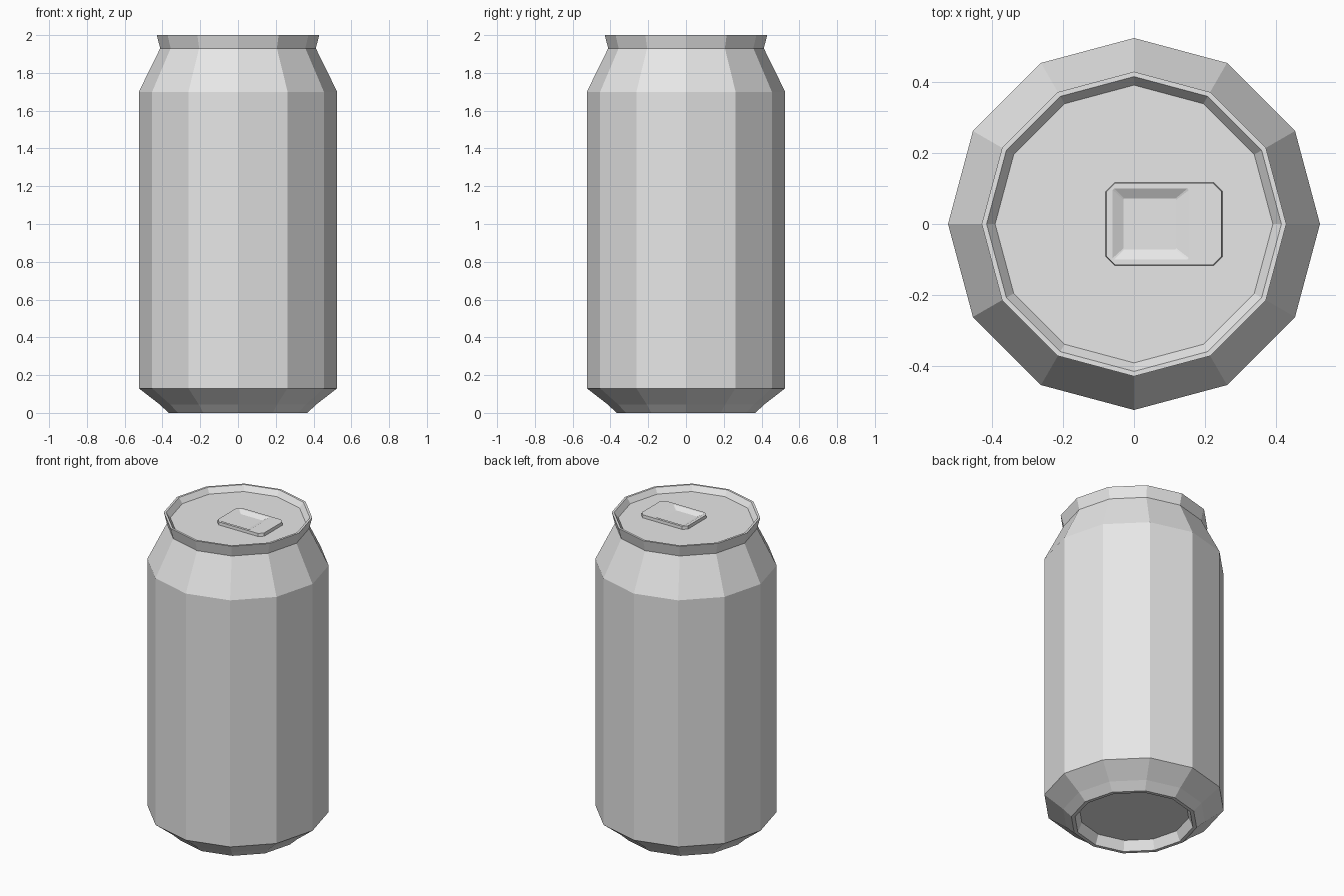
import bpy, bmesh, math

if "Cube" in bpy.data.objects:
    bpy.data.objects.remove(bpy.data.objects["Cube"])

SIDES = 12

metal = bpy.data.materials.new("plain grey metal")
metal.diffuse_color = (0.8, 0.8, 0.8, 1)
metal.use_nodes = True
metal.node_tree.nodes["Principled BSDF"].inputs["Base Color"].default_value = metal.diffuse_color


def skin(name, rings, cap_start=True, cap_end=True):
    """Join equal-length rings of points with quads and cap the ends."""
    bm = bmesh.new()
    loops = [[bm.verts.new(p) for p in ring] for ring in rings]
    n = len(loops[0])
    for a, b in zip(loops, loops[1:]):
        for i in range(n):
            j = (i + 1) % n
            bm.faces.new((a[i], a[j], b[j], b[i]))
    if cap_start:
        bm.faces.new(loops[0][::-1])
    if cap_end:
        bm.faces.new(loops[-1])
    bmesh.ops.recalc_face_normals(bm, faces=bm.faces)
    mesh = bpy.data.meshes.new(name)
    bm.to_mesh(mesh)
    bm.free()
    mesh.materials.append(metal)
    obj = bpy.data.objects.new(name, mesh)
    bpy.context.collection.objects.link(obj)
    return obj


def circle(r, z):
    return [(r * math.cos(2 * math.pi * i / SIDES),
             r * math.sin(2 * math.pi * i / SIDES), z) for i in range(SIDES)]


def cut_rect(x0, x1, h, c, z):
    """Rectangle with chamfered corners, symmetric in y."""
    return [(x0 + c, -h, z), (x1 - c, -h, z), (x1, -h + c, z), (x1, h - c, z),
            (x1 - c, h, z), (x0 + c, h, z), (x0, h - c, z), (x0, -h + c, z)]


# Can: recessed base, foot, wall, shoulder, flared rim and sunken lid
profile = [(0.32, 0.06), (0.345, 0.0), (0.367, 0.0), (0.415, 0.045),
           (0.525, 0.13), (0.525, 1.70), (0.412, 1.93), (0.43, 2.0),
           (0.416, 2.0), (0.392, 1.967)]
skin("can_body", [circle(r, z) for r, z in profile])

# Pull tab with a sloped finger recess
skin("pull_tab", [
    cut_rect(-0.08, 0.25, 0.117, 0.025, 1.966),
    cut_rect(-0.078, 0.247, 0.116, 0.025, 1.986),
    cut_rect(-0.06, 0.155, 0.10, 0.004, 1.986),
    cut_rect(-0.03, 0.12, 0.072, 0.003, 1.970),
])
